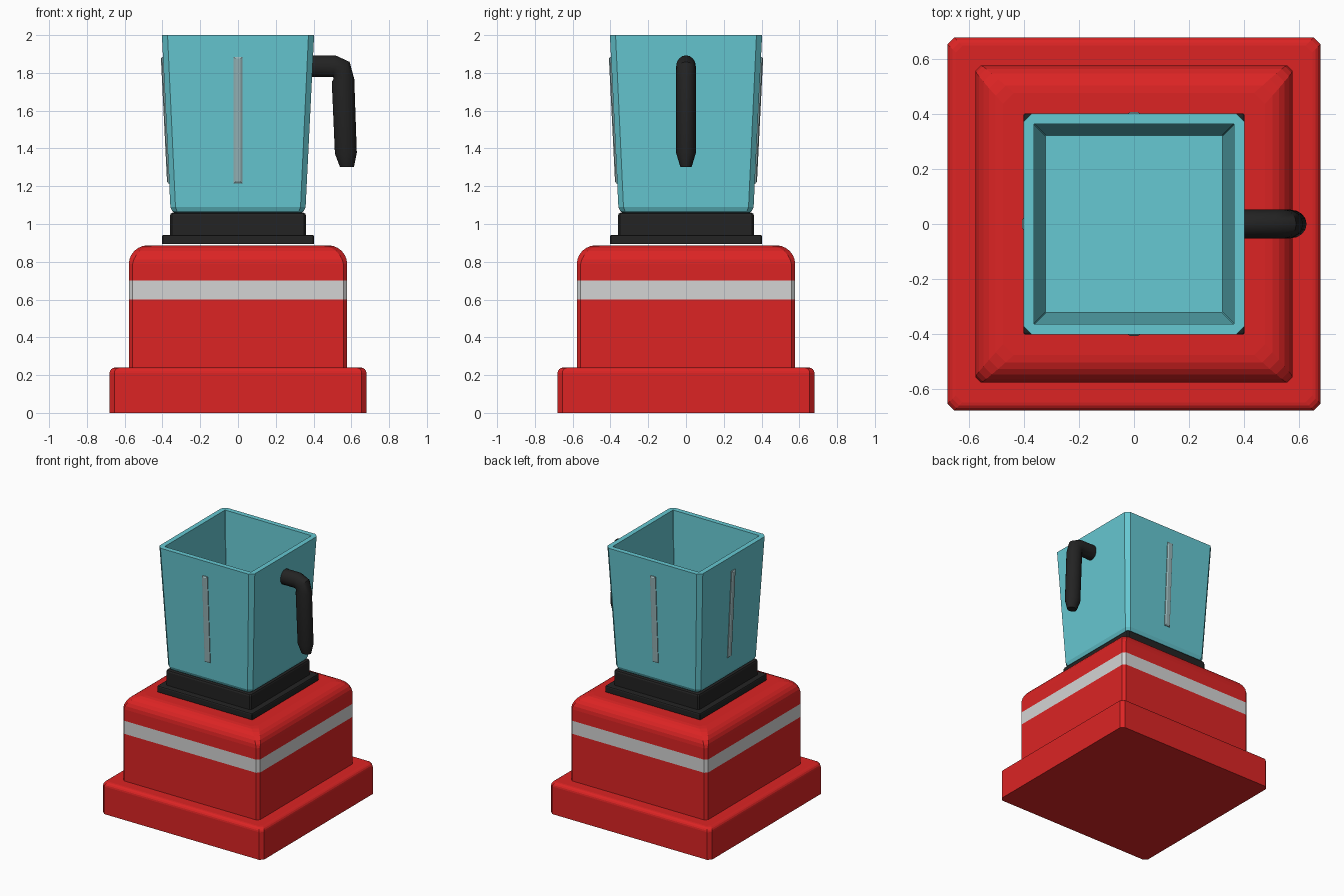
import bpy, bmesh
from math import pi, sin, cos, atan
from mathutils import Vector, Matrix

cube = bpy.data.objects.get("Cube")
if cube:
    bpy.data.objects.remove(cube, do_unlink=True)


def material(name, rgb):
    """Flat colour given as sRGB bytes, stored as linear values."""
    lin = [((c / 255 + 0.055) / 1.055) ** 2.4 for c in rgb] + [1]
    m = bpy.data.materials.new(name)
    m.use_nodes = True
    m.diffuse_color = lin
    m.node_tree.nodes["Principled BSDF"].inputs["Base Color"].default_value = lin
    return m


RED = material("red enamel", (220, 36, 36))
SILVER = material("silver band", (212, 212, 212))
BLACK = material("black plastic", (35, 35, 35))
TEAL = material("teal jar", (102, 200, 210))
GREY = material("pale grey gauge", (150, 180, 183))


def loft(name, rings, *mats):
    """Skin a closed solid through a list of point rings."""
    bm = bmesh.new()
    loops = [[bm.verts.new(p) for p in ring] for ring in rings]
    for a, b in zip(loops, loops[1:]):
        n = len(a)
        for i in range(n):
            j = (i + 1) % n
            bm.faces.new((a[i], a[j], b[j], b[i]))
    bm.faces.new(loops[0][::-1])
    bm.faces.new(loops[-1])
    bmesh.ops.recalc_face_normals(bm, faces=bm.faces[:])
    me = bpy.data.meshes.new(name)
    bm.to_mesh(me)
    bm.free()
    for m in mats:
        me.materials.append(m)
    ob = bpy.data.objects.new(name, me)
    bpy.context.collection.objects.link(ob)
    return ob


def square(z, half, cut):
    """Square ring with chamfered corners."""
    s = half - cut
    quarter = [Vector((half, -s, z)), Vector((half, s, z))]
    return [Matrix.Rotation(k * pi / 2, 3, "Z") @ p for k in range(4) for p in quarter]


def rounded_top(z, half, r, cut, steps, grow=0.0):
    """Rings that roll a square block's top edge inwards."""
    rings = []
    for k in range(steps + 1):
        a = pi / 2 * k / steps
        rings.append(square(z - r + r * sin(a), half - r + r * cos(a),
                            cut + grow * k / steps))
    return rings


# Base plinth
loft("base_plinth", [square(0, 0.68, 0.025)] + rounded_top(0.24, 0.68, 0.03, 0.025, 4), RED)

# Motor housing with the painted band
housing = loft("motor_housing",
               [square(z, 0.578, 0.02) for z in (0.23, 0.6, 0.7)]
               + rounded_top(0.887, 0.578, 0.1, 0.02, 6, 0.02), RED, SILVER)
for f in housing.data.polygons:
    f.material_index = int(0.6 < f.center.z < 0.7)

# Collar under the jar
loft("collar_flange", [square(0.895, 0.403, 0.005)]
     + rounded_top(0.943, 0.403, 0.01, 0.005, 2), BLACK)
loft("collar", [square(0.93, 0.36, 0.01)] + rounded_top(1.06, 0.36, 0.015, 0.01, 2), BLACK)

# Open jar: outer wall up, over the rim, down to the inner floor
loft("jar", [square(z, h, c) for z, h, c in (
    (1.055, 0.33, 0.02), (1.068, 0.348, 0.025), (1.09, 0.358, 0.027),
    (2.0, 0.403, 0.03), (2.0, 0.365, 0.002), (1.1, 0.323, 0.002))], TEAL)

# Gauge strips on the three sides without a handle, tilted with the wall
tilt = atan(0.045 / 0.91)
for side, turn in (("front", 0), ("back", pi), ("right", -pi / 2)):
    rings = [[Vector((sx * w, y, sz * h)) for sx, sz in ((-1, -1), (1, -1), (1, 1), (-1, 1))]
             for y, w, h in ((0.01, 0.023, 0.335), (-0.005, 0.023, 0.335),
                             (-0.011, 0.014, 0.326))]
    strip = loft(side + "_gauge_strip", rings, GREY)
    strip.data.transform(Matrix.Rotation(turn, 4, "Z")
                         @ Matrix.Translation((0, -0.381, 1.55))
                         @ Matrix.Rotation(tilt, 4, "X"))

# Bent handle: oval rings along a path of x, z, turn angle, thickness, width
path = [(0.375, 1.835, 0, 0.058, 0.052), (0.51, 1.835, 0.1, 0.058, 0.052),
        (0.548, 1.812, 0.75, 0.063, 0.052), (0.556, 1.76, 1.45, 0.06, 0.052),
        (0.571, 1.375, 1.53, 0.058, 0.052), (0.577, 1.302, 1.55, 0.037, 0.03)]
rings = []
for x, z, turn, thick, wide in path:
    up = Vector((sin(turn), 0, cos(turn)))
    rings.append([Vector((x, 0, z)) + up * thick * cos(a) + Vector((0, wide * sin(a), 0))
                  for a in (2 * pi * i / 16 for i in range(16))])
handle = loft("handle", rings, BLACK)
bpy.ops.object.select_all(action="DESELECT")
handle.select_set(True)
bpy.context.view_layer.objects.active = handle
bpy.ops.object.shade_smooth_by_angle()
